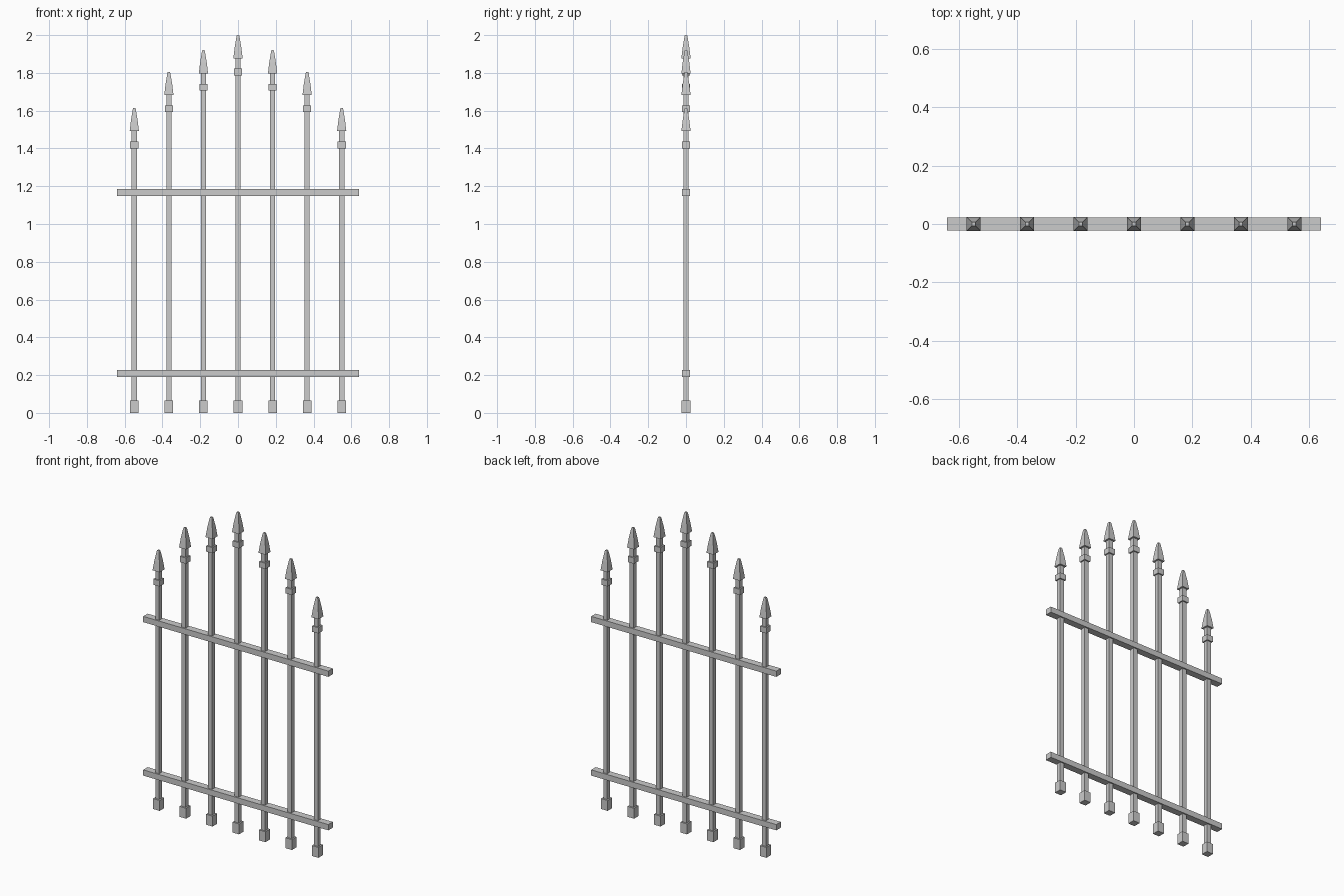
import bpy, bmesh

if "Cube" in bpy.data.objects:
    bpy.data.objects.remove(bpy.data.objects["Cube"])


def loft(name, x, rings):
    """Square-section solid from (z, half_width) rings."""
    bm = bmesh.new()
    loops = [[bm.verts.new((x + sx * h, sy * h, z))
              for sx, sy in ((-1, -1), (1, -1), (1, 1), (-1, 1))]
             for z, h in rings]
    for a, b in zip(loops, loops[1:]):
        for i in range(4):
            j = (i + 1) % 4
            bm.faces.new((a[i], a[j], b[j], b[i]))
    bm.faces.new(loops[0][::-1])
    bm.faces.new(loops[-1])
    me = bpy.data.meshes.new(name)
    bm.to_mesh(me)
    bm.free()
    ob = bpy.data.objects.new(name, me)
    bpy.context.collection.objects.link(ob)
    return ob


def rail(name, z0, z1):
    bpy.ops.mesh.primitive_cube_add(size=1, location=(0, 0, (z0 + z1) / 2))
    ob = bpy.context.object
    ob.name = name
    ob.scale = (1.28, 0.044, z1 - z0)


# Two horizontal rails
rail("lower_rail", 0.19, 0.226)
rail("upper_rail", 1.149, 1.185)

# Seven pickets, tallest in the middle
tops = [2.0, 1.92, 1.806, 1.615]
for i in range(-3, 4):
    x, top = i * 0.183, tops[abs(i)]
    loft("foot_block", x, [(0, 0.0225), (0.065, 0.0225)])
    loft("picket_bar", x, [(0.06, 0.0135), (top - 0.12, 0.0135)])
    loft("collar", x, [(top - 0.214, 0.0215), (top - 0.178, 0.0215)])
    # Tapered spear head
    loft("spear_head", x, [(top - 0.123, 0.0245), (top - 0.065, 0.0175),
                           (top - 0.01, 0.0085), (top, 0.006)])
